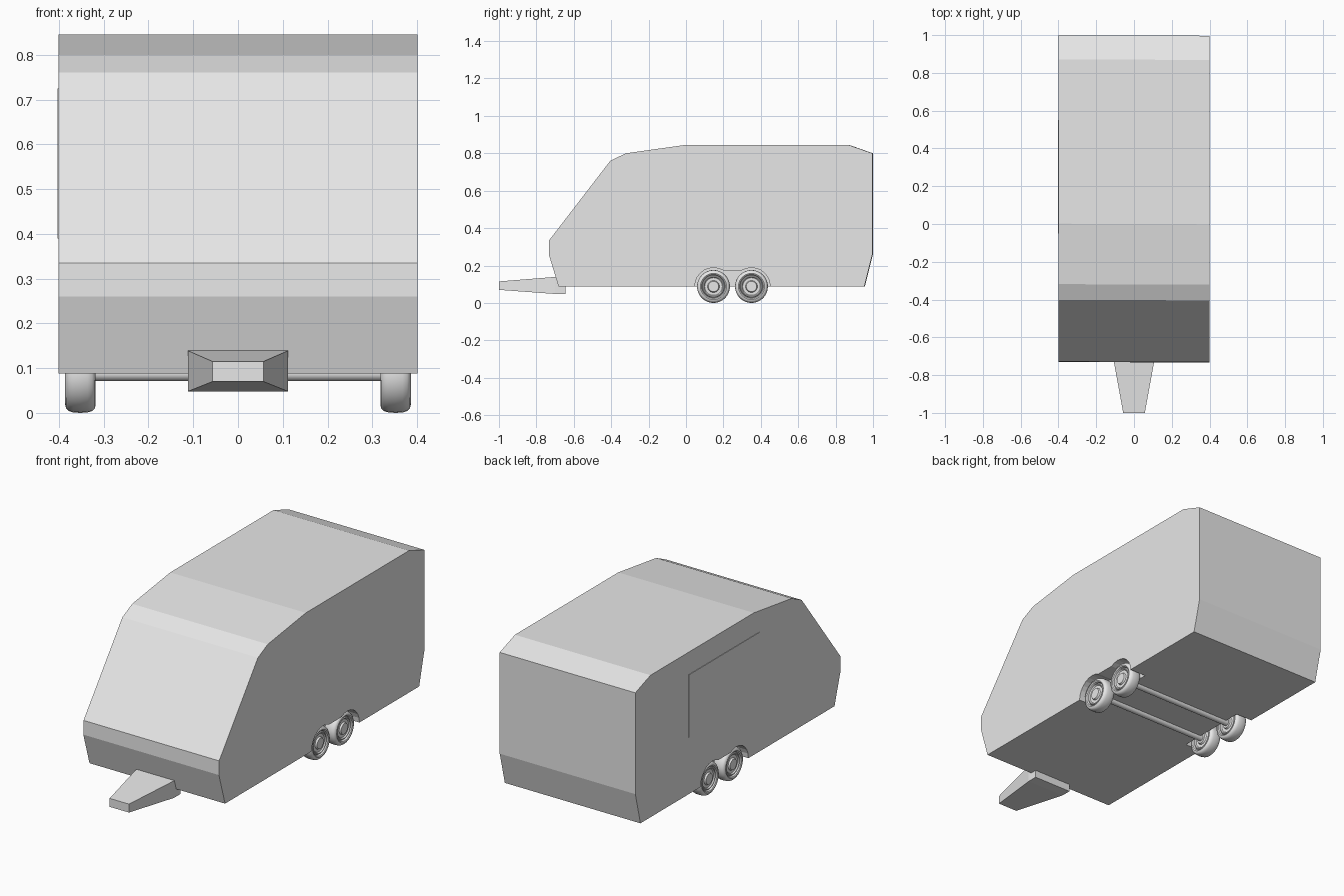
import bpy, bmesh, math

if "Cube" in bpy.data.objects:
    bpy.data.objects.remove(bpy.data.objects["Cube"])

grey = bpy.data.materials.new("plain grey")
grey.diffuse_color = (0.8, 0.8, 0.8, 1)
grey.use_nodes = True
grey.node_tree.nodes["Principled BSDF"].inputs["Base Color"].default_value = grey.diffuse_color


def finish(name, bm, smooth=False):
    bmesh.ops.remove_doubles(bm, verts=bm.verts, dist=1e-5)
    bmesh.ops.recalc_face_normals(bm, faces=bm.faces)
    mesh = bpy.data.meshes.new(name)
    bm.to_mesh(mesh)
    bm.free()
    mesh.materials.append(grey)
    ob = bpy.data.objects.new(name, mesh)
    bpy.context.collection.objects.link(ob)
    bpy.ops.object.select_all(action='DESELECT')
    ob.select_set(True)
    bpy.context.view_layer.objects.active = ob
    if smooth:
        bpy.ops.object.shade_smooth_by_angle(angle=math.radians(35))
    return ob


def extrude_profile(name, pts, x0, x1):
    """Extrude a (y, z) outline along x."""
    bm = bmesh.new()
    face = bm.faces.new([bm.verts.new((x0, y, z)) for y, z in pts])
    geo = bmesh.ops.extrude_face_region(bm, geom=[face])
    for v in geo["geom"]:
        if isinstance(v, bmesh.types.BMVert):
            v.co.x = x1
    return finish(name, bm)


def lathe(name, prof, centre, side, steps=32):
    """Revolve (radius, x) points about the x axis."""
    bm = bmesh.new()
    rings = []
    for r, x in prof:
        rings.append([bm.verts.new((centre[0] + side * x,
                                    centre[1] + r * math.cos(math.tau * i / steps),
                                    centre[2] + r * math.sin(math.tau * i / steps)))
                      for i in range(steps)])
    for a, b in zip(rings, rings[1:]):
        for i in range(steps):
            j = (i + 1) % steps
            bm.faces.new((a[i], a[j], b[j], b[i]))
    bm.faces.new(rings[0])
    bm.faces.new(rings[-1])
    return finish(name, bm, True)


AXLES = (0.147, 0.35)
HUB_Z = 0.088

# Caravan shell
body = extrude_profile("body", [
    (-0.68, 0.088), (-0.732, 0.26), (-0.73, 0.335), (-0.403, 0.76),
    (-0.32, 0.80), (0.0, 0.845), (0.87, 0.845), (0.998, 0.80),
    (0.998, 0.26), (0.955, 0.088)], -0.401, 0.401)
for v in body.data.vertices:  # the ends are very slightly skewed
    v.co.y -= 0.004 * v.co.x

# Wheel wells: two arches joined by a flat part
arch = [(AXLES[0] - 0.1, 0.04)]
for c, a0, a1 in ((AXLES[0], 180, 60), (AXLES[1], 120, 0)):
    for i in range(9):
        a = math.radians(a0 + (a1 - a0) * i / 8)
        arch.append((c + 0.1 * math.cos(a), HUB_Z + 0.1 * math.sin(a)))
arch.append((AXLES[1] + 0.1, 0.04))
for s in (-1, 1):
    cutter = extrude_profile("well_cutter", arch, s * 0.305, s * 0.45)
    cutter.hide_render = True
    bpy.context.view_layer.objects.active = body
    mod = body.modifiers.new("well", 'BOOLEAN')
    mod.operation = 'DIFFERENCE'
    mod.solver = 'EXACT'
    mod.object = cutter
    bpy.ops.object.modifier_apply(modifier=mod.name)
    bpy.data.objects.remove(cutter, do_unlink=True)

# Thin side panel on the left
extrude_profile("side_panel", [(-0.05, 0.39), (-0.05, 0.725), (0.55, 0.725), (0.55, 0.39)],
                -0.4035, -0.4)

# Tapered tow hitch
bm = bmesh.new()
loops = []
for y, w, z0, z1 in ((-1.0, 0.057, 0.07, 0.115), (-0.70, 0.112, 0.048, 0.139),
                     (-0.645, 0.112, 0.048, 0.139)):
    loops.append([bm.verts.new(p) for p in
                  ((-w, y, z0), (w, y, z0), (w, y, z1), (-w, y, z1))])
for a, b in zip(loops, loops[1:]):
    for i in range(4):
        j = (i + 1) % 4
        bm.faces.new((a[i], a[j], b[j], b[i]))
bm.faces.new(loops[0])
bm.faces.new(loops[-1])
finish("tow_hitch", bm)

# Wheels: rounded tyre with stepped rim and hub
half = [(0.028, 0.031), (0.032, 0.022), (0.047, 0.022), (0.052, 0.028),
        (0.056, 0.028), (0.060, 0.022), (0.064, 0.031), (0.070, 0.034),
        (0.078, 0.032), (0.084, 0.026), (0.087, 0.016), (0.088, 0.0)]
wheel = half + [(r, -x) for r, x in reversed(half[:-1])]
for n, y in enumerate(AXLES):
    for s, label in ((-1, "left"), (1, "right")):
        lathe(f"wheel_{label}_{n + 1}", wheel, (s * 0.352, y, HUB_Z), s)
    # Axle rod
    lathe(f"axle_{n + 1}", [(0.017, -0.33), (0.017, 0.33)], (0, y, HUB_Z), 1, 16)
